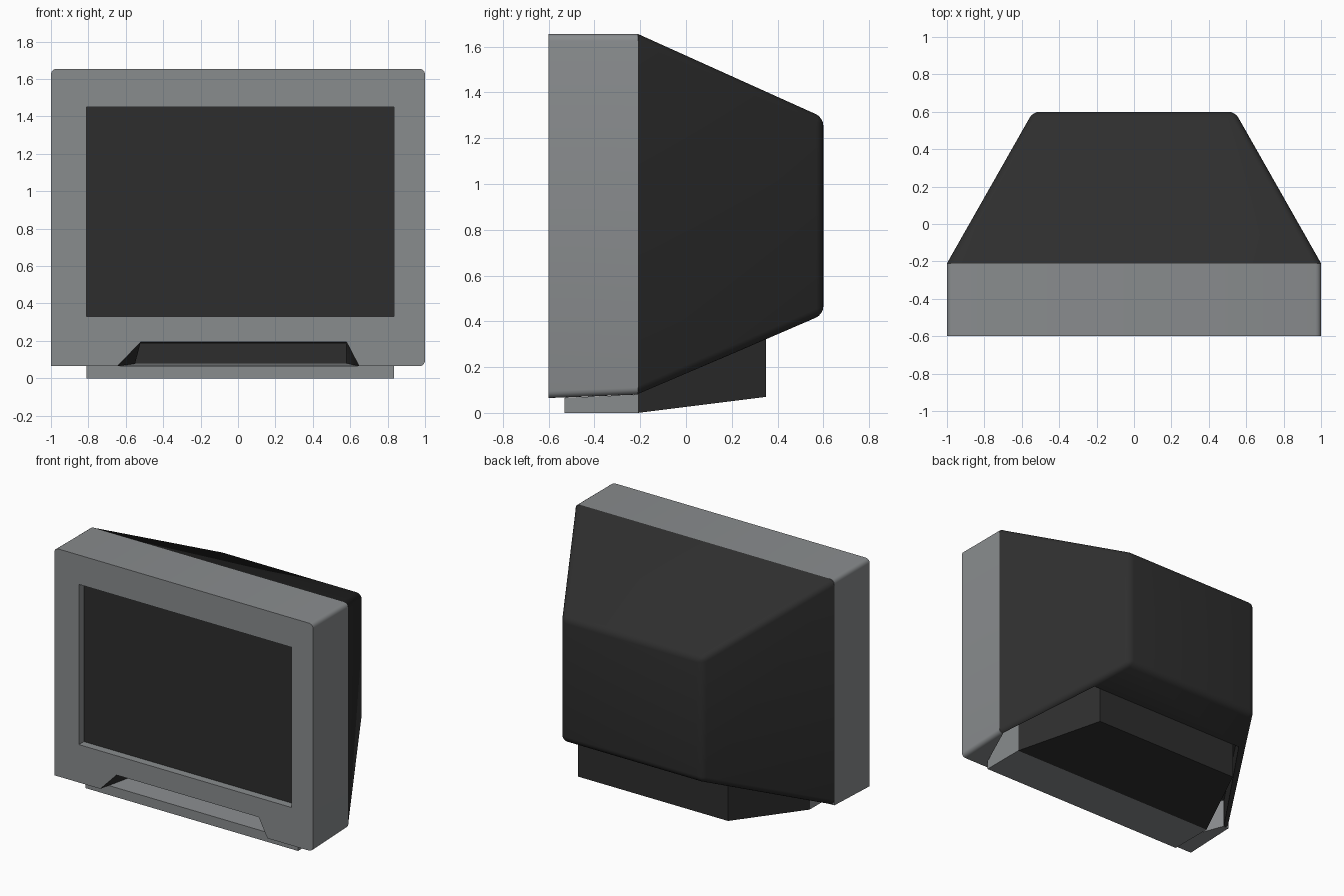
import bpy, bmesh

if "Cube" in bpy.data.objects:
    bpy.data.objects.remove(bpy.data.objects["Cube"])


def material(name, color):
    m = bpy.data.materials.new(name)
    m.use_nodes = True
    m.diffuse_color = (*color, 1)
    m.node_tree.nodes["Principled BSDF"].inputs["Base Color"].default_value = (*color, 1)
    return m


grey = material("cabinet grey", (0.25, 0.262, 0.27))
dark = material("charcoal", (0.027, 0.027, 0.027))


def loft(name, ring_a, ring_b, mat):
    """Closed solid between two rings with the same number of points."""
    bm = bmesh.new()
    a = [bm.verts.new(p) for p in ring_a]
    b = [bm.verts.new(p) for p in ring_b]
    bm.faces.new(a)
    bm.faces.new(b)
    for i in range(len(a)):
        j = (i + 1) % len(a)
        bm.faces.new((a[i], a[j], b[j], b[i]))
    bmesh.ops.recalc_face_normals(bm, faces=bm.faces)
    mesh = bpy.data.meshes.new(name)
    bm.to_mesh(mesh)
    bm.free()
    mesh.materials.append(mat)
    obj = bpy.data.objects.new(name, mesh)
    bpy.context.collection.objects.link(obj)
    return obj


def rect(x0, x1, z0, z1, y):
    """Upright rectangle facing the front."""
    return [(x0, y, z0), (x1, y, z0), (x1, y, z1), (x0, y, z1)]


def bevel(obj, width, segments, rule):
    bm = bmesh.new()
    bm.from_mesh(obj.data)
    edges = [e for e in bm.edges if rule(*[v.co for v in e.verts])]
    bmesh.ops.bevel(bm, geom=edges, offset=width, segments=segments,
                    profile=0.5, affect='EDGES', clamp_overlap=True)
    bm.to_mesh(obj.data)
    bm.free()


def cut(obj, cutter):
    mod = obj.modifiers.new("cut", 'BOOLEAN')
    mod.operation = 'DIFFERENCE'
    mod.solver = 'EXACT'
    mod.material_mode = 'TRANSFER'
    mod.object = cutter
    bpy.context.view_layer.objects.active = obj
    bpy.ops.object.modifier_apply(modifier=mod.name)


def smooth(obj):
    bpy.ops.object.select_all(action='DESELECT')
    obj.select_set(True)
    bpy.context.view_layer.objects.active = obj
    bpy.ops.object.shade_smooth_by_angle(angle=0.6)


FRONT, SEAM, BACK = -0.6, -0.21, 0.6

# Front bezel: three rounded corners, one square
bezel = loft("bezel", rect(-1, 1, 0.065, 1.655, FRONT), rect(-1, 1, 0.08, 1.655, SEAM), grey)
bevel(bezel, 0.03, 4, lambda p, q: abs(p.y - q.y) > 0.1 and (p.z > 1 or p.x > 0))

# Tapered rear housing
housing = loft("rear_housing", rect(-1, 1, 0.08, 1.655, SEAM),
               rect(-0.54, 0.54, 0.43, 1.29, BACK), dark)
bevel(housing, 0.035, 4, lambda p, q: max(p.y, q.y) > 0.5)

# Screen recess and speaker notch
screen_cut = loft("screen_cutter", rect(-0.81, 0.835, 0.33, 1.45, FRONT - 0.1),
                  rect(-0.81, 0.835, 0.33, 1.45, FRONT + 0.06), grey)
notch_cut = loft("notch_cutter",
                 [(-0.65, FRONT - 0.001, 0.06), (0.65, FRONT - 0.001, 0.06),
                  (0.58, FRONT - 0.001, 0.195), (-0.52, FRONT - 0.001, 0.195)],
                 rect(-0.555, 0.58, 0.06, 0.185, SEAM - 0.01), dark)
cutters = [screen_cut, notch_cut]
cut(bezel, screen_cut)
cut(bezel, notch_cut)

# Pockets under the cabinet on both sides of the foot
MID = 0.0125
for side in (-1, 1):
    plan = [(0.8225, -0.53), (0.965, -0.205), (0.63, 0.35), (0.58, 0.35), (0.8225, SEAM)]
    low = [(MID * (1 - abs(x) / 2) + side * x, y, -0.1) for x, y in plan]
    high = [(x, y, 0.28 + 0.3 * max(0, y - SEAM)) for x, y, z in low]
    for body, mat in ((bezel, grey), (housing, dark)):
        pocket = loft("pocket_cutter", low, high, mat)
        cutters.append(pocket)
        cut(body, pocket)

for c in cutters:
    bpy.data.objects.remove(c)

# Screen panel
loft("screen", rect(-0.81, 0.835, 0.33, 1.45, FRONT + 0.055),
     rect(-0.81, 0.835, 0.33, 1.45, FRONT + 0.065), dark)

# Foot: grey front slab and dark tapering rear block
loft("foot_front", rect(-0.81, 0.835, 0, 0.066, -0.53), rect(-0.81, 0.835, 0, 0.08, SEAM), grey)
loft("foot_rear", rect(-0.81, 0.835, 0, 0.2, SEAM), rect(-0.57, 0.59, 0.07, 0.4, 0.35), dark)

for body in (bezel, housing):
    smooth(body)
